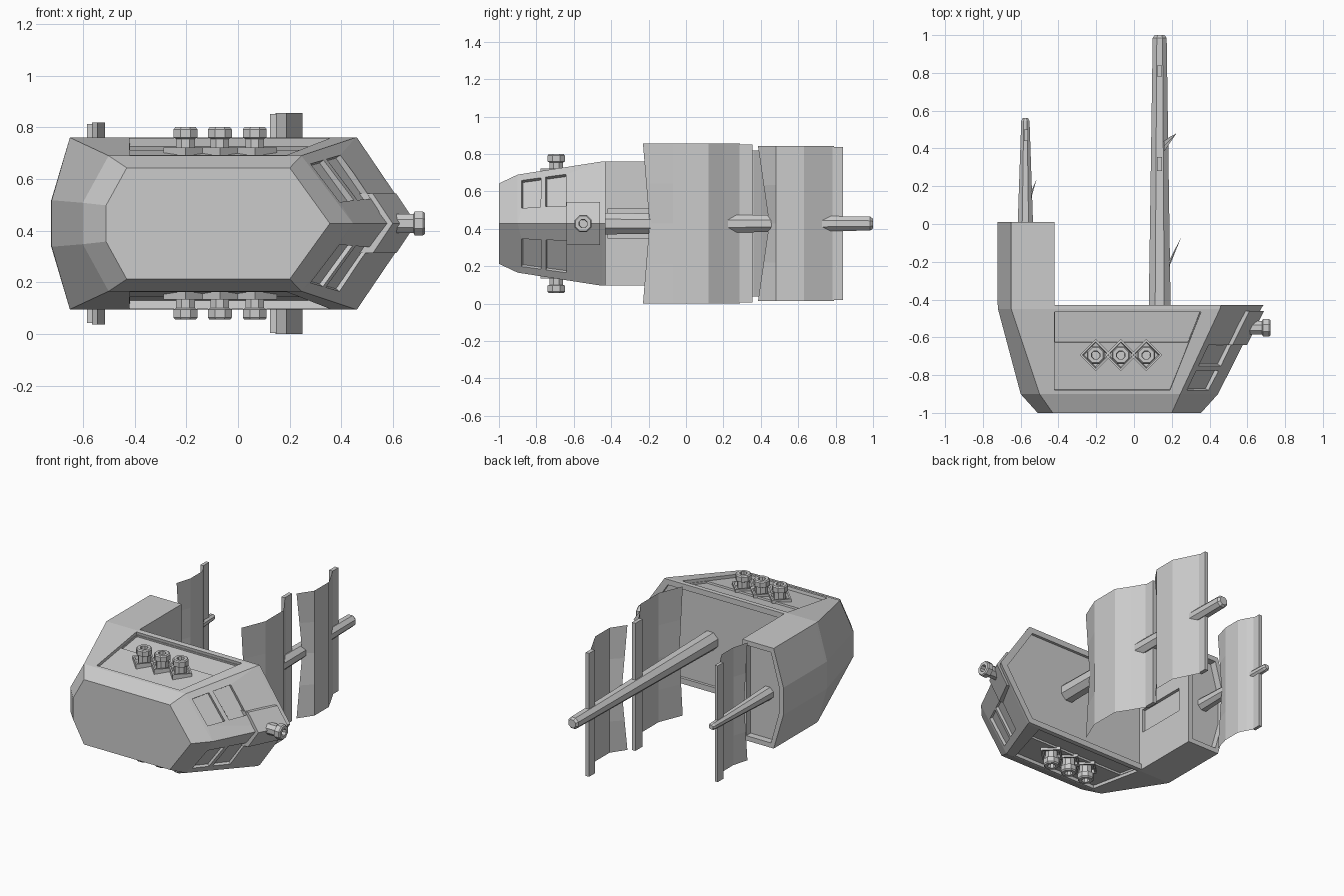
import bpy, bmesh, math
from mathutils import Vector

if "Cube" in bpy.data.objects:
    bpy.data.objects.remove(bpy.data.objects["Cube"])

ZC = 0.428  # centre plane; the ship lies on its side: bow +x, ship-up +y, beam along z


def make(name, verts, faces):
    me = bpy.data.meshes.new(name)
    me.from_pydata([tuple(v) for v in verts], [], faces)
    bm = bmesh.new()
    bm.from_mesh(me)
    bmesh.ops.recalc_face_normals(bm, faces=bm.faces)
    bm.to_mesh(me)
    bm.free()
    ob = bpy.data.objects.new(name, me)
    bpy.context.collection.objects.link(ob)
    return ob


def loft(name, rings):
    """Closed solid through rings of equal length."""
    n = len(rings[0])
    verts = [v for r in rings for v in r]
    faces = [(k * n + i, k * n + (i + 1) % n, (k + 1) * n + (i + 1) % n, (k + 1) * n + i)
             for k in range(len(rings) - 1) for i in range(n)]
    faces += [tuple(range(n)), tuple(range(len(verts) - n, len(verts)))]
    return make(name, verts, faces)


def lathe(name, profile, origin, axis, sides=8):
    """Faceted turned part; profile = (flat radius, distance along axis)."""
    a = Vector(axis)
    u = a.orthogonal().normalized()
    w = a.cross(u)
    rings = []
    for r, t in profile:
        r /= math.cos(math.pi / sides)
        angs = [2 * math.pi * (i + 0.5) / sides for i in range(sides)]
        rings.append([Vector(origin) + a * t + (u * math.cos(g) + w * math.sin(g)) * r for g in angs])
    return loft(name, rings)


def cut(target, cutter):
    m = target.modifiers.new("cut", 'BOOLEAN')
    m.object, m.operation, m.solver = cutter, 'DIFFERENCE', 'EXACT'
    cutter.hide_render = True
    cutter.hide_set(True)


def panel_cut(target, quad, depth):
    """Sink a panel whose corners lie on the surface."""
    q = [Vector(p) for p in quad]
    n = (q[2] - q[0]).cross(q[3] - q[1]).normalized()
    c = sum(q, Vector()) / 4
    if n.dot(c - Vector((0, c.y, ZC))) < 0:
        n = -n
    cut(target, loft("panel_cutter", [[p - n * depth for p in q], [p + n * 0.04 for p in q]]))


# Hull: rows of (y, half beam, bow tip x, bow corner x, stern corner x, stern x, stern half width)
LEVELS = [(-1.0, .215, .355, .20, -.43, -.51, .07),
          (-.90, .262, .445, .245, -.50, -.60, .08),
          (-.45, .332, .672, .455, -.65, -.72, .09),
          (-.43, .332, .685, .460, -.65, -.72, .09)]


def ring(y, h, tip, bow, corner, stern, sh):
    half = [(bow, h), (-.42, h), (corner, h), (stern, sh)]
    pts = [(tip, 0)] + half + [(x, -z) for x, z in reversed(half)]
    return [(x, y, ZC + z) for x, z in pts]


hull = loft("hull", [ring(*l) for l in LEVELS])


def at(y, k):
    a, b = LEVELS[1], LEVELS[2]
    return a[k] + (b[k] - a[k]) * (y + .9) / .45


def bow_point(y, s, side):
    return (at(y, 2) + (at(y, 3) - at(y, 2)) * s, y, ZC + side * at(y, 1) * s)


def side_point(x, y, side):
    return (x, y, ZC + side * at(y, 1))


# Recessed deck
deck = [(.63, 0), (.435, .295), (-.42, .295), (-.42, -.295), (.435, -.295)]
cut(hull, loft("deck_cutter", [[(x, y, ZC + z) for x, z in deck] for y in (-.448, -.40)]))

for s in (1, -1):
    # Sunken side planking, with a deeper upper strip
    panel_cut(hull, [side_point(-.42, -.88, s), side_point(.19, -.88, s),
                     side_point(.355, -.465, s), side_point(-.42, -.465, s)], .02)
    panel_cut(hull, [side_point(-.417, -.63, s), side_point(.285, -.63, s),
                     side_point(.349, -.468, s), side_point(-.417, -.468, s)], .032)
    # Bow panels
    for y0, y1 in ((-.88, -.775), (-.75, -.64)):
        panel_cut(hull, [bow_point(y0, .31, s), bow_point(y0, .87, s),
                         bow_point(y1, .87, s), bow_point(y1, .31, s)], .02)

# Stern cabin with sunken roof and door
cab = [(-.42, .332), (-.65, .332), (-.722, .09), (-.722, -.09), (-.65, -.332), (-.42, -.332)]
cabin = loft("stern_cabin", [[(x, y, ZC + z) for x, z in cab] for y in (-.43, .01)])
roof = [(-.45, .30), (-.63, .30), (-.69, .085), (-.69, -.085), (-.63, -.30), (-.45, -.30)]
cut(cabin, loft("roof_cutter", [[(x, y, ZC + z) for x, z in roof] for y in (-.035, .05)]))
door = [(-.42, .078), (-.08, .078), (-.08, -.078), (-.42, -.078)]
cut(cabin, loft("door_cutter", [[(x, y, ZC + z) for y, z in door] for x in (-.44, -.38)]))


# Cannons: barrel, muzzle ring and bore
def cannon(name, origin, axis, length):
    lathe(name, [(.036, 0), (.036, length - .045), (.046, length - .04), (.046, length - .008),
                 (.040, length), (.022, length), (.020, length - .06)], origin, axis)


for s in (1, -1):
    for i, x in enumerate((-.203, -.07, .065)):
        cannon(f"side_cannon_{i}", (x, -.694, ZC + s * .255), (0, 0, s), .117)
        port = lathe(f"gun_port_{i}", [(.060, .24), (.060, .294), (.050, .294), (.044, .270)],
                     (x, -.694, ZC), (0, 0, s), 4)

# Bow cannon on a folded collar
rings = []
for y in (-.64, -.46):
    x = at(y, 2) + .022
    rings.append([(x - .077, y, ZC + .115), (x, y, ZC), (x - .077, y, ZC - .115),
                  (x - .13, y, ZC - .115), (x - .06, y, ZC), (x - .13, y, ZC + .115)])
loft("bow_cannon_collar", rings)
cannon("bow_cannon", (.58, -.55, ZC), (1, 0, 0), .143)

# Masts
lathe("main_mast", [(.058, -.45), (.037, .985), (.026, 1.0)], (.136, 0, ZC), (0, 1, 0))
lathe("rear_mast", [(.042, -.04), (.022, .545), (.014, .56)], (-.575, 0, ZC), (0, 1, 0))


# Sails: a billowing sheet with an arched foot, hung from a flat yard
def sail(name, prof, half, arch, yard):
    cols = [-1, -.5, 0, .5, 1]
    verts = []
    for k, (x, y) in enumerate(prof):
        for c in cols:
            lift = arch * (1 - abs(c)) if k == len(prof) - 1 else 0
            verts.append((x, y + lift, ZC + c * half))
    n = len(cols)
    make(name, verts, [(k * n + i, k * n + i + 1, (k + 1) * n + i + 1, (k + 1) * n + i)
                       for k in range(len(prof) - 1) for i in range(n - 1)])
    x0, x1, y0, y1 = yard
    loft(name + "_yard", [[(x0, y0, z), (x1, y0, z), (x1, y1, z), (x0, y1, z)]
                          for z in (ZC - half + .005, ZC + half - .005)])


sail("main_upper_sail", [(.145, .79), (.19, .70), (.225, .63), (.225, .48), (.16, .385)],
     .414, .06, (.123, .148, .78, .84))
sail("main_lower_sail", [(.145, .29), (.195, .205), (.25, .12), (.25, -.07), (.185, -.23)],
     .428, .035, (.123, .148, .28, .355))
sail("rear_sail", [(-.565, .45), (-.54, .41), (-.515, .36), (-.515, .24), (-.545, .135)],
     .39, .035, (-.583, -.562, .44, .50))
